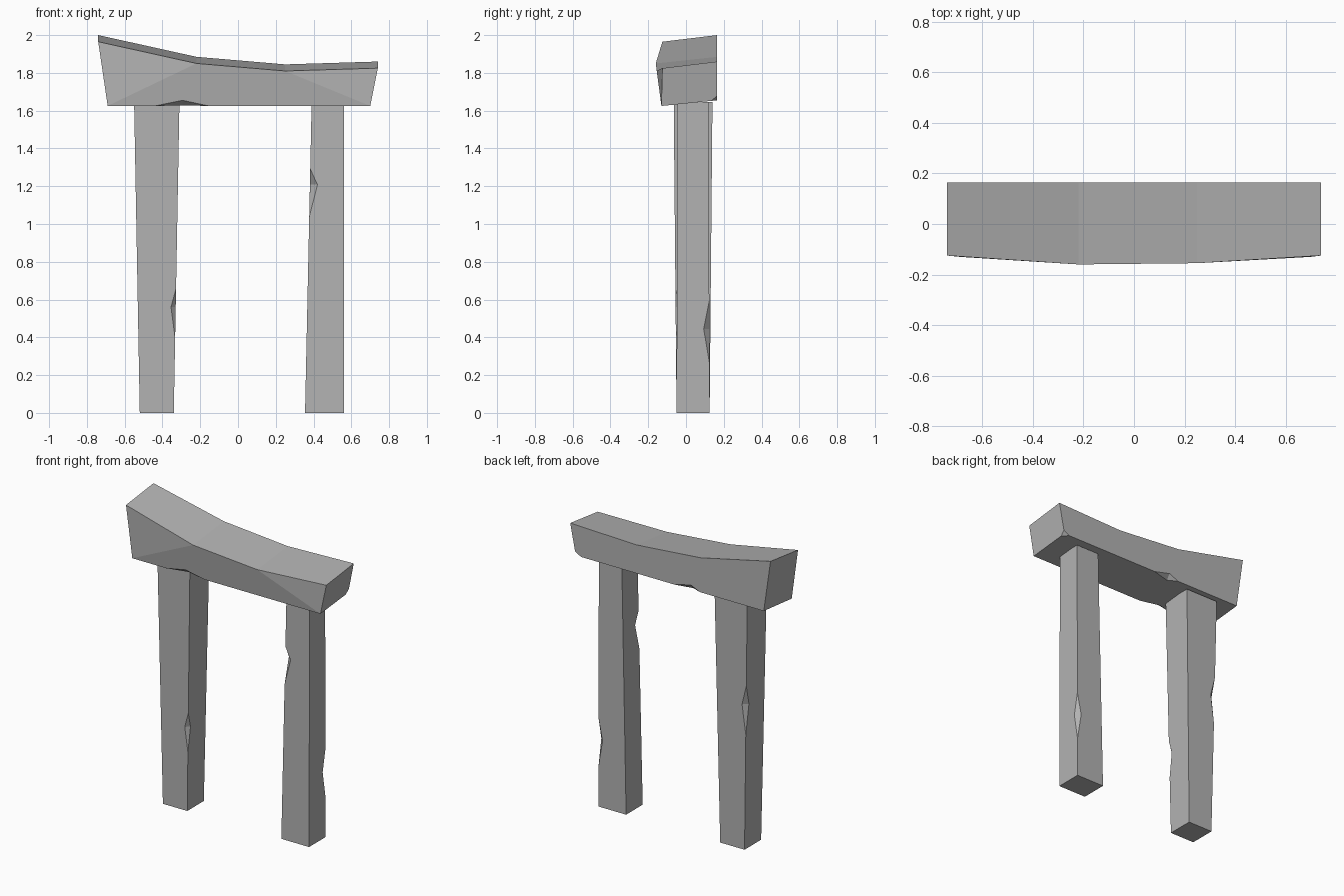
import bpy
import bmesh
from mathutils import Vector

if "Cube" in bpy.data.objects:
    bpy.data.objects.remove(bpy.data.objects["Cube"], do_unlink=True)

stone = bpy.data.materials.new("grey_stone")
stone.use_nodes = True
stone.diffuse_color = (0.45, 0.45, 0.45, 1)
stone.node_tree.nodes["Principled BSDF"].inputs["Base Color"].default_value = (0.45, 0.45, 0.45, 1)


def chipped_solid(name, points, faces, chips):
    """Flat-faced solid; chips maps an edge (i, j) to (start, deepest, end, depth)."""
    pts = [Vector(p) for p in points]
    bm = bmesh.new()
    verts = [bm.verts.new(p) for p in pts]
    centre = sum(pts, Vector()) / len(pts)
    ends = {}
    dents = {e: [] for e in chips}
    for (i, j), (start, _, end, _) in chips.items():
        ends[i, j] = [bm.verts.new(pts[i].lerp(pts[j], t)) for t in (start, end)]
    for face in faces:
        mid = sum((pts[k] for k in face), Vector()) / len(face)
        loop = []
        for i, j in zip(face, face[1:] + face[:1]):
            loop.append(verts[i])
            edge = (i, j) if (i, j) in chips else (j, i)
            if edge not in chips:
                continue
            # Dent lies in this face, pushed away from the edge
            a, b = pts[edge[0]], pts[edge[1]]
            _, deepest, _, depth = chips[edge]
            along = (b - a).normalized()
            inward = mid - a
            inward = (inward - along * inward.dot(along)).normalized()
            dent = bm.verts.new(a.lerp(b, deepest) + inward * depth)
            dents[edge].append(dent)
            first, last = ends[edge] if edge == (i, j) else ends[edge][::-1]
            loop += [first, dent, last]
        bm.faces.new(loop)
    # Two small facets close each chip
    for edge, (p, q) in dents.items():
        for tip in ends[edge]:
            bm.faces.new((tip, p, q))
    bmesh.ops.recalc_face_normals(bm, faces=bm.faces)
    mesh = bpy.data.meshes.new(name)
    bm.to_mesh(mesh)
    bm.free()
    mesh.materials.append(stone)
    obj = bpy.data.objects.new(name, mesh)
    bpy.context.collection.objects.link(obj)
    return obj


def post(name, bottom, top, chips):
    """Tapered post; bottom and top are (x0, x1, y0, y1)."""
    points = []
    for (x0, x1, y0, y1), z in ((bottom, 0), (top, 1.645)):
        points += [(x0, y0, z), (x1, y0, z), (x1, y1, z), (x0, y1, z)]
    sides = [[k, (k + 1) % 4, (k + 1) % 4 + 4, k + 4] for k in range(4)]
    chipped_solid(name, points, sides + [[3, 2, 1, 0], [4, 5, 6, 7]], chips)


# Posts
post("right_post", (-0.52, -0.34, -0.05, 0.125), (-0.55, -0.31, -0.065, 0.14),
     {(1, 5): (0.24, 0.34, 0.4, 0.025), (3, 7): (0.47, 0.59, 0.67, 0.03)})
post("left_post", (0.355, 0.56, -0.05, 0.125), (0.39, 0.56, -0.045, 0.12),
     {(0, 4): (0.63, 0.735, 0.785, 0.04), (2, 6): (0.16, 0.27, 0.36, 0.03)})

# Sagging lintel: front top edge, back top edge, then the bottom corners
top_edge = [(-0.74, 1.965, -0.125), (-0.22, 1.85, -0.16),
            (0.25, 1.81, -0.155), (0.74, 1.825, -0.125)]
beam = [(x, y, z) for x, z, y in top_edge]
beam += [(x, 0.165, z + 0.035) for x, z, y in top_edge]
beam += [(-0.69, -0.13, 1.625), (0.7, -0.13, 1.625), (-0.69, 0.165, 1.655)]
# Broken back corner
beam += [(0.66, 0.165, 1.655), (0.7, 0.135, 1.652), (0.704, 0.165, 1.68)]
beam_faces = [[k, k + 1, k + 5, k + 4] for k in range(3)]
beam_faces += [[8, 1, 0], [8, 9, 2, 1], [9, 3, 2],
               [4, 5, 6, 7, 13, 11, 10], [0, 4, 10, 8],
               [9, 12, 13, 7, 3], [8, 10, 11, 12, 9], [11, 13, 12]]
chipped_solid("lintel", beam, beam_faces,
              {(8, 9): (0.18, 0.285, 0.385, 0.03), (10, 11): (0.35, 0.4, 0.49, 0.03)})
